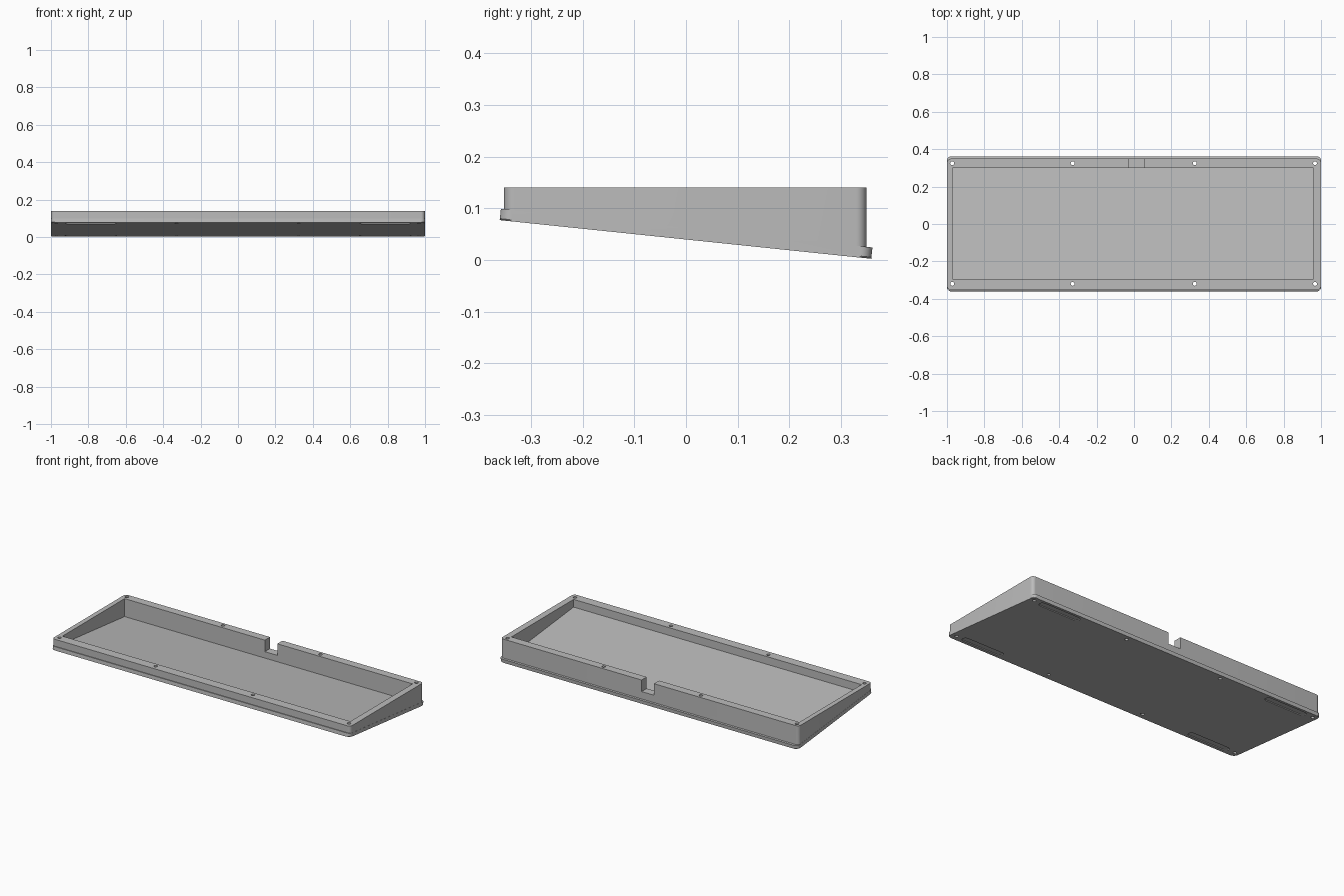
import bpy, bmesh, math
from mathutils import Matrix

cube = bpy.data.objects.get("Cube")
if cube:
    bpy.data.objects.remove(cube)

SLOPE = 0.104                      # the base falls towards the back
TILT = Matrix.Rotation(-math.atan(SLOPE), 4, 'X')
TOP = 0.14

grey = bpy.data.materials.new("case grey")
grey.use_nodes = True
colour = (0.5, 0.5, 0.5, 1)
grey.diffuse_color = colour
bsdf = grey.node_tree.nodes["Principled BSDF"]
bsdf.inputs["Base Color"].default_value = colour
bsdf.inputs["Roughness"].default_value = 0.6


def outline(x0, x1, y0, y1, r, seg=8):
    """Rounded rectangle, counter-clockwise; r = 0 gives square corners."""
    if r == 0:
        return [(x0, y0), (x1, y0), (x1, y1), (x0, y1)]
    corners = [(x1 - r, y1 - r), (x0 + r, y1 - r), (x0 + r, y0 + r), (x1 - r, y0 + r)]
    pts = []
    for k, (cx, cy) in enumerate(corners):
        for i in range(seg + 1):
            a = math.pi / 2 * (k + i / seg)
            pts.append((cx + r * math.cos(a), cy + r * math.sin(a)))
    return pts


def prism(name, pts, low, high, matrix=None, chamfer=0):
    """Extrude an outline between two heights, given as functions of y."""
    bm = bmesh.new()
    bottom = [bm.verts.new((x, y, low(y))) for x, y in pts]
    top = [bm.verts.new((x, y, high(y))) for x, y in pts]
    base = bm.faces.new(bottom[::-1])
    bm.faces.new(top)
    n = len(pts)
    for i in range(n):
        j = (i + 1) % n
        bm.faces.new((bottom[i], bottom[j], top[j], top[i]))
    if chamfer:
        bmesh.ops.bevel(bm, geom=list(base.edges), offset=chamfer, segments=1,
                        affect='EDGES', profile=0.5)
    if matrix:
        bm.transform(matrix)
    mesh = bpy.data.meshes.new(name)
    bm.to_mesh(mesh)
    bm.free()
    mesh.materials.append(grey)
    ob = bpy.data.objects.new(name, mesh)
    bpy.context.collection.objects.link(ob)
    return ob


def combine(target, tool, operation):
    """Apply a boolean and remove the tool."""
    tool.hide_render = True
    mod = target.modifiers.new(tool.name, 'BOOLEAN')
    mod.operation = operation
    mod.solver = 'EXACT'
    mod.object = tool
    bpy.context.view_layer.objects.active = target
    bpy.ops.object.modifier_apply(modifier=mod.name)
    bpy.data.objects.remove(tool)


def flat(z):
    return lambda y: z


def sloped(z):
    return lambda y: z - SLOPE * y


# Upright walls, standing on the sloping base
case = prism("keyboard_case", outline(-0.999, 0.999, -0.352, 0.349, 0.02),
             sloped(0.052), flat(TOP))

# Tilted base plate, with a lip at the front and back
plate_place = Matrix.Translation((0, 0, 0.0395)) @ TILT
plate = prism("base_plate", outline(-1, 1, -0.3625, 0.3605, 0.022),
              flat(0), flat(0.022), plate_place, chamfer=0.003)
combine(case, plate, 'UNION')

# Inner tray with a sloping floor
combine(case, prism("tray_cutter", outline(-0.97, 0.96, -0.295, 0.30, 0),
                    sloped(0.0625), flat(0.3)), 'DIFFERENCE')

# Cable notch in the back wall
combine(case, prism("notch_cutter", outline(-0.03, 0.053, 0.27, 0.4, 0),
                    flat(0.07), flat(0.3)), 'DIFFERENCE')

# Screw holes through the rim
for x in (-0.972, -0.328, 0.325, 0.968):
    for y in (-0.32, 0.325):
        r = 0.0105
        combine(case, prism("screw_cutter", outline(x - r, x + r, y - r, y + r, r * 0.999, 4),
                            flat(-0.1), flat(0.3)), 'DIFFERENCE')

# Shallow recesses for feet underneath
for side in (-1, 1):
    for y in (-0.32, 0.322):
        x0, x1 = sorted((side * 0.65, side * 0.925))
        combine(case, prism("foot_cutter", outline(x0, x1, y - 0.021, y + 0.021, 0.02, 6),
                            flat(-0.02), flat(0.005), plate_place), 'DIFFERENCE')

# Smooth corners, sharp edges elsewhere
bpy.ops.object.select_all(action='DESELECT')
case.select_set(True)
bpy.context.view_layer.objects.active = case
bpy.ops.object.shade_smooth_by_angle(angle=math.radians(30))
